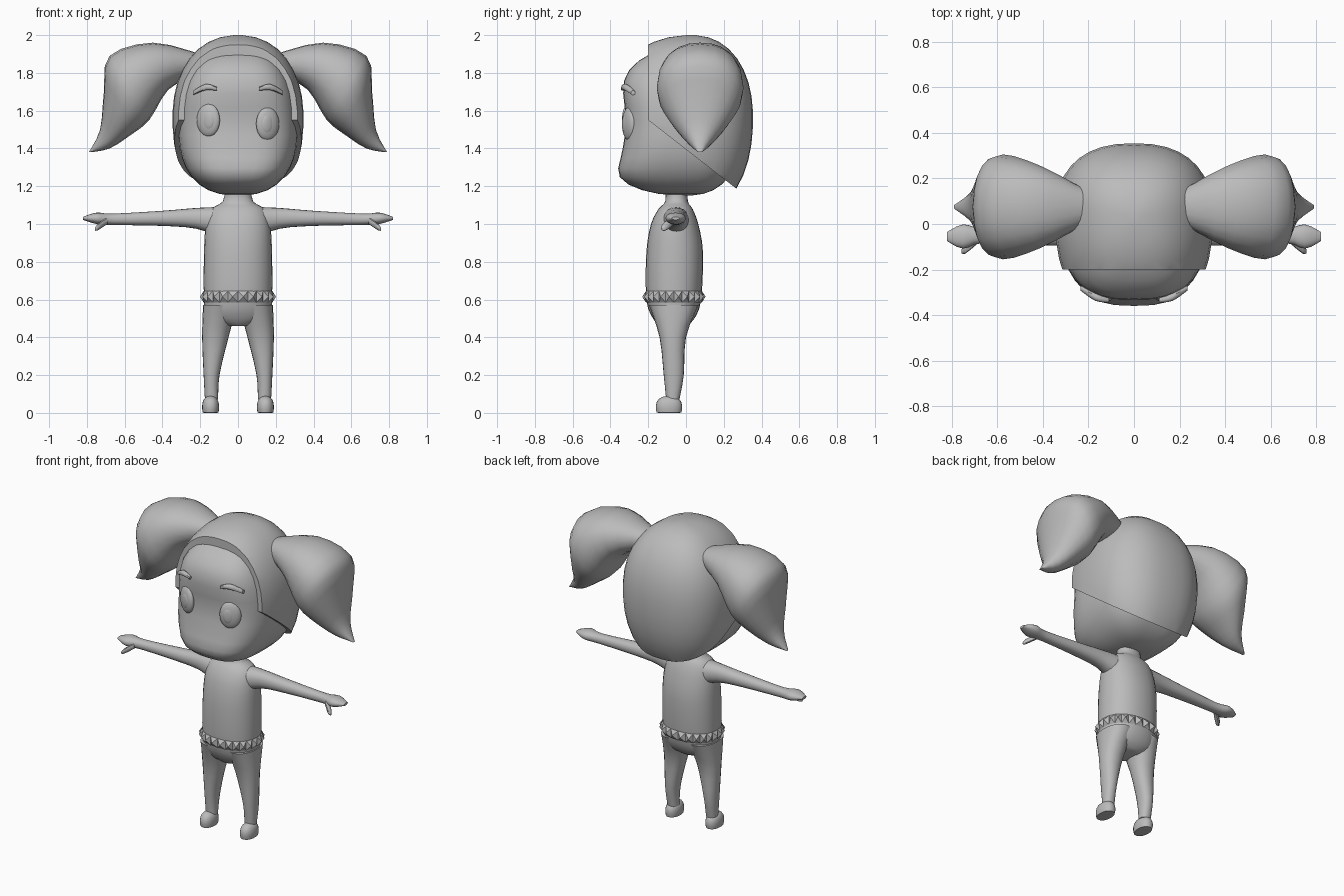
import bpy, bmesh, math
from mathutils import Vector, Matrix

cube = bpy.data.objects.get("Cube")
if cube:
    bpy.data.objects.remove(cube, do_unlink=True)

GREY = (0.5, 0.5, 0.5, 1)
mat = bpy.data.materials.new("plain grey")
mat.use_nodes = True
mat.diffuse_color = GREY
mat.node_tree.nodes["Principled BSDF"].inputs["Base Color"].default_value = GREY


def finish(name, bm, angle=40):
    """Turn a bmesh into a smooth shaded object."""
    bmesh.ops.recalc_face_normals(bm, faces=bm.faces)
    mesh = bpy.data.meshes.new(name)
    bm.to_mesh(mesh)
    bm.free()
    mesh.materials.append(mat)
    mesh.shade_smooth()
    mesh.set_sharp_from_angle(angle=math.radians(angle))
    obj = bpy.data.objects.new(name, mesh)
    bpy.context.collection.objects.link(obj)


def mirrored(name, bm):
    """Finish a left part and its mirrored right twin."""
    twin = bm.copy()
    bmesh.ops.scale(twin, vec=(-1, 1, 1), verts=twin.verts)
    finish("left_" + name, bm)
    finish("right_" + name, twin)


def smooth_rows(rows, steps=3):
    """Insert rows along a smooth curve through the given rows."""
    rows = [Vector(row) for row in rows]
    padded = [rows[0]] + rows + [rows[-1]]
    result = []
    for before, start, end, after in zip(padded, padded[1:], padded[2:], padded[3:]):
        for step in range(steps):
            t = step / steps
            straight = start.lerp(end, t)
            bend_start = (end - before) / 2 - (end - start)
            bend_end = (after - start) / 2 - (end - start)
            ease = t * (1 - t)
            result.append(straight + bend_start * ease * (1 - t) - bend_end * ease * t)
    return result + [rows[-1]]


def superellipse(t, power):
    """Radius left at height t of a rounded unit shape."""
    return (1 - abs(t) ** power) ** (1 / power)


def loft(sections, sides=20, power=2.2, caps=True):
    """Skin rings given as (centre, half axis, other half axis)."""
    bm = bmesh.new()
    rings = []
    for centre, a, b in sections:
        ring = []
        for i in range(sides):
            angle = math.tau * i / sides
            u, v = (math.copysign(abs(w) ** (2 / power), w)
                    for w in (math.cos(angle), math.sin(angle)))
            ring.append(bm.verts.new(Vector(centre) + Vector(a) * u + Vector(b) * v))
        rings.append(ring)
    for low, high in zip(rings, rings[1:]):
        for i in range(sides):
            j = (i + 1) % sides
            bm.faces.new((low[i], low[j], high[j], high[i]))
    if caps:
        bm.faces.new(rings[0])
        bm.faces.new(rings[-1])
    return bm


def limb(rows, along="z", sides=20):
    """Smooth tube from rows of x, y, z and two half widths."""
    sections = []
    for x, y, z, wide, deep in smooth_rows(rows):
        if along == "z":
            axes = (wide, 0, 0), (0, deep, 0)
        else:
            axes = (0, wide, 0), (0, 0, deep)
        sections.append(((x, y, z), *axes))
    return loft(sections, sides)


def blob(centre, width, front, back, top, bottom, power, plan_power, rings=18, shape=None):
    """Rounded mass with its own reach in each direction, resting above the floor."""
    heights = [-math.cos(math.pi * (i + 0.3) / (rings - 0.4)) for i in range(rings)]
    sections = []
    for t in heights:
        r = superellipse(t, power)
        sections.append(((0, 0, t), (r, 0, 0), (0, r, 0)))
    bm = loft(sections, rings * 2, plan_power)
    for v in bm.verts:
        x, y, z = v.co
        height = centre[2] + z * (top if z > 0 else bottom)
        reach = back if y > 0 else front * (shape(height) if shape else 1)
        v.co = centre[0] + x * width, centre[1] + y * reach, max(height, 0)
    return bm


def bump(z, middle, spread):
    return math.exp(-((z - middle) / spread) ** 2)


def face_profile(z):
    """Full jaw, shallow dip at eye level, rounded forehead."""
    return 1 + 0.42 * bump(z, 1.2, 0.13) - 0.05 * bump(z, 1.54, 0.08) + 0.17 * bump(z, 1.82, 0.14)


# Head
finish("head", blob((0, 0, 1.5), 0.315, 0.33, 0.29, 0.44, 0.35, 2.4, 3, shape=face_profile))

# Hair cap, trimmed by a plane around the face and a sloping plane below the ears
hair = blob((0, 0.03, 1.56), 0.347, 0.45, 0.325, 0.44, 0.51, 2.2, 2.4)
for point, normal in (((0, -0.2, 1.6), (0, -1, 0)), ((0, -0.2, 1.55), (0, -0.35, -0.45))):
    cut = bmesh.ops.bisect_plane(hair, geom=hair.verts[:] + hair.edges[:] + hair.faces[:],
                                 plane_co=point, plane_no=normal, clear_outer=True)
    rim = [e for e in cut["geom_cut"] if isinstance(e, bmesh.types.BMEdge)]
    bmesh.ops.edgenet_fill(hair, edges=rim)
finish("hair_cap", hair)

# Pigtails: upper outline x and z, lower outline x and z, half depth
outline = [(0.2, 1.9, 0.24, 1.78, 0.08), (0.45, 1.96, 0.37, 1.71, 0.18),
           (0.68, 1.89, 0.47, 1.55, 0.23), (0.71, 1.7, 0.57, 1.47, 0.17),
           (0.73, 1.5, 0.68, 1.4, 0.07), (0.79, 1.38, 0.78, 1.38, 0.01)]
sections = []
for upper_x, upper_z, lower_x, lower_z, depth in smooth_rows(outline):
    upper, lower = Vector((upper_x, 0.075, upper_z)), Vector((lower_x, 0.075, lower_z))
    sections.append(((upper + lower) / 2, (upper - lower) / 2, (0, depth, 0)))
mirrored("pigtail", loft(sections))

# Body from crotch to neck
finish("body", limb([
    (0, -0.07, 0.46, 0.06, 0.07), (0, -0.065, 0.5, 0.16, 0.11), (0, -0.065, 0.6, 0.18, 0.145),
    (0, -0.06, 0.85, 0.18, 0.15), (0, -0.06, 1, 0.17, 0.125), (0, -0.055, 1.08, 0.14, 0.09),
    (0, -0.05, 1.12, 0.08, 0.06), (0, -0.05, 1.2, 0.07, 0.06)], sides=28))

# Studded hem: a band whose panels are raised into pyramids
hem = loft([((0, -0.064, z), (0.182, 0, 0), (0, 0.148, 0)) for z in (0.585, 0.645)],
           sides=24, caps=False)
bmesh.ops.recalc_face_normals(hem, faces=hem.faces)
bmesh.ops.poke(hem, faces=hem.faces[:], offset=0.022)
finish("studded_hem", hem, angle=15)

# Legs and feet
mirrored("leg", limb([
    (0.14, -0.07, 0.07, 0.035, 0.035), (0.14, -0.065, 0.2, 0.042, 0.053),
    (0.12, -0.07, 0.4, 0.07, 0.07), (0.095, -0.065, 0.57, 0.09, 0.13)]))
mirrored("foot", blob((0.145, -0.09, 0.03), 0.045, 0.07, 0.07, 0.06, 0.06, 2.4, 2.2, rings=10))

# Arms with mitten hands
mirrored("arm", limb([
    (0.1, -0.055, 1.01, 0.075, 0.08), (0.22, -0.05, 1.03, 0.052, 0.055),
    (0.4, -0.05, 1.03, 0.043, 0.04), (0.66, -0.05, 1.025, 0.033, 0.03),
    (0.75, -0.055, 1.03, 0.053, 0.03), (0.82, -0.055, 1.03, 0.02, 0.008)], along="x"))
mirrored("thumb", limb([
    (0.69, -0.07, 1.02, 0.02, 0.02), (0.74, -0.11, 0.985, 0.02, 0.018),
    (0.757, -0.12, 0.972, 0.008, 0.008)], along="x", sides=10))

# Eyebrows, following the curve of the forehead
mirrored("eyebrow", limb([
    (0.11, -0.335, 1.715, 0.01, 0.01), (0.17, -0.32, 1.725, 0.017, 0.017),
    (0.235, -0.28, 1.695, 0.012, 0.012)], along="x", sides=10))


# Eyes with raised pupils, the left one set a little lower
def eye_part(name, side, size, y):
    bm = bmesh.new()
    bmesh.ops.create_uvsphere(bm, u_segments=24, v_segments=12, radius=1)
    place = Matrix.Translation((side * 0.157, y, 1.54 - side * 0.01))
    turn = Matrix.Rotation(side * math.radians(24), 4, "Z")
    bmesh.ops.transform(bm, verts=bm.verts, matrix=place @ turn @ Matrix.Diagonal((*size, 1)))
    finish(name, bm)


for side, label in ((1, "left"), (-1, "right")):
    eye_part(label + "_eye", side, (0.066, 0.028, 0.088), -0.302)
    eye_part(label + "_pupil", side, (0.034, 0.012, 0.05), -0.322)
